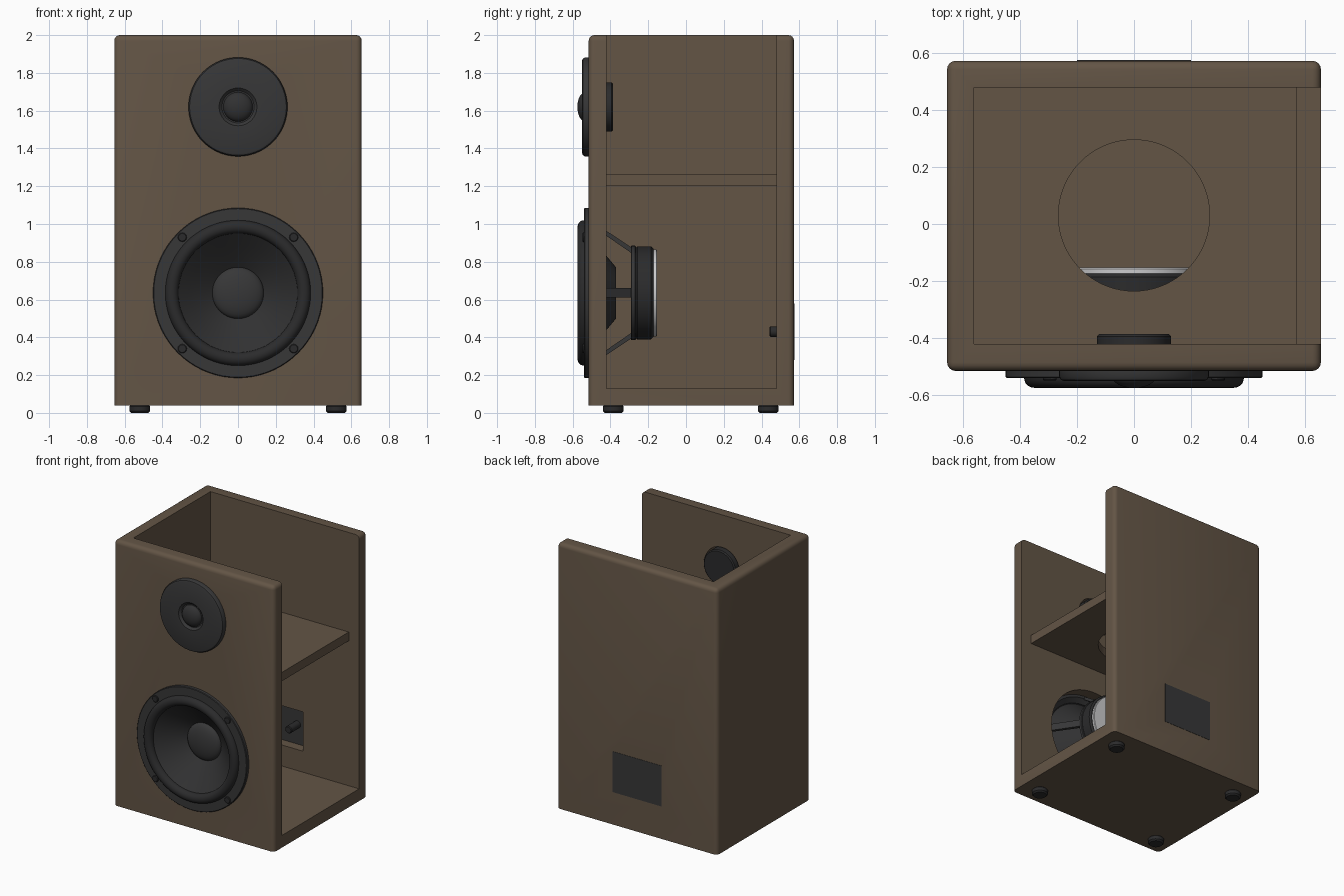
import bpy, bmesh, math
from mathutils import Vector

if "Cube" in bpy.data.objects:
    bpy.data.objects.remove(bpy.data.objects["Cube"])


def mat(name, rgb):
    m = bpy.data.materials.new(name)
    m.diffuse_color = (*rgb, 1)
    m.use_nodes = True
    m.node_tree.nodes["Principled BSDF"].inputs["Base Color"].default_value = m.diffuse_color
    return m


WOOD = mat("walnut_wood", (0.125, 0.09, 0.06))
PLATE = mat("charcoal", (0.038, 0.038, 0.039))
RUBBER = mat("black_rubber", (0.024, 0.024, 0.025))
CONE = mat("cone_black", (0.031, 0.031, 0.032))
SILVER = mat("silver", (0.6, 0.6, 0.61))


def finish(bm, name, material, smooth=True):
    bmesh.ops.recalc_face_normals(bm, faces=bm.faces[:])
    me = bpy.data.meshes.new(name)
    bm.to_mesh(me)
    bm.free()
    ob = bpy.data.objects.new(name, me)
    bpy.context.collection.objects.link(ob)
    if material:
        me.materials.append(material)
    if smooth:
        shade(ob)
    return ob


def activate(ob):
    bpy.ops.object.select_all(action='DESELECT')
    ob.select_set(True)
    bpy.context.view_layer.objects.active = ob


def shade(ob):
    activate(ob)
    bpy.ops.object.shade_smooth_by_angle(angle=math.radians(35))


def box(name, lo, hi, material, bevel=0.0, keep_bottom=False):
    bm = bmesh.new()
    bmesh.ops.create_cube(bm, size=1)
    for v in bm.verts:
        v.co = [lo[i] if v.co[i] < 0 else hi[i] for i in range(3)]
    if bevel:
        edges = [e for e in bm.edges
                 if not (keep_bottom and all(v.co.z < lo[2] + 1e-4 for v in e.verts))]
        bmesh.ops.bevel(bm, geom=edges, offset=bevel, segments=4, profile=0.5, affect='EDGES')
    return finish(bm, name, material, smooth=False)


def lathe(name, profile, centre, material, axis='Y', closed=False, seg=72):
    """Turn (radius, height) points round the axis; centre gives the two other coordinates."""
    bm = bmesh.new()
    rings = []
    for r, h in profile:
        ring = []
        for i in range(seg if r > 0 else 1):
            a = 2 * math.pi * i / seg
            u, w = centre[0] + r * math.cos(a), centre[1] + r * math.sin(a)
            ring.append(bm.verts.new((u, h, w) if axis == 'Y' else (u, w, h)))
        rings.append(ring)
    pairs = list(zip(rings, rings[1:])) + ([(rings[-1], rings[0])] if closed else [])
    for a, b in pairs:
        if len(a) == 1 and len(b) == 1:
            continue
        for i in range(seg):
            j = (i + 1) % seg
            if len(a) == 1:
                bm.faces.new((a[0], b[i], b[j]))
            elif len(b) == 1:
                bm.faces.new((a[i], a[j], b[0]))
            else:
                bm.faces.new((a[i], a[j], b[j], b[i]))
    return finish(bm, name, material)


def disc(name, r, h0, h1, centre, material, axis='Y', c=0.008, seg=72):
    """Solid cylinder with chamfered rims."""
    return lathe(name, [(0, h0), (r - c, h0), (r, h0 + c), (r, h1 - c), (r - c, h1), (0, h1)],
                 centre, material, axis, seg=seg)


def cut(ob, cutters):
    for c in cutters:
        c.hide_render = True
        activate(ob)
        m = ob.modifiers.new("cut", 'BOOLEAN')
        m.object, m.operation, m.solver = c, 'DIFFERENCE', 'EXACT'
        bpy.ops.object.modifier_apply(modifier=m.name)
        bpy.data.objects.remove(c, do_unlink=True)
    shade(ob)


W, T = (0, 0.635), (0, 1.62)    # woofer and tweeter centres (x, z)

# Cabinet, open at the top and right, with driver and terminal holes
cabinet = box("cabinet", (-0.655, -0.515, 0.04), (0.655, 0.572, 2.0), WOOD, 0.03, True)
cut(cabinet, [
    box("inside_cutter", (-0.56, -0.42, 0.13), (1, 0.478, 3), None),
    lathe("woofer_cutter", [(0, -0.7), (0.385, -0.7), (0.385, -0.3), (0, -0.3)], W, None),
    lathe("tweeter_cutter", [(0, -0.7), (0.14, -0.7), (0.14, -0.3), (0, -0.3)], T, None),
    box("terminal_cutter", (-0.195, 0.4, 0.285), (0.195, 0.7, 0.575), None)])

# Inner brace with round hole
brace = box("brace", (-0.56, -0.42, 1.2), (0.57, 0.478, 1.265), WOOD)
cut(brace, [lathe("brace_cutter", [(0, 1), (0.265, 1), (0.265, 1.5), (0, 1.5)],
                  (0, 0.03), None, 'Z')])

# Woofer front: flange, surround, cone and dust cap
lathe("woofer_flange", [(0.45, -0.515), (0.45, -0.536), (0.446, -0.54), (0.33, -0.54),
                        (0.33, -0.525), (0.365, -0.5), (0.384, -0.5), (0.384, -0.515)],
      W, PLATE, closed=True)
arc = [math.pi * i / 12 for i in range(13)]
lathe("woofer_surround", [(0.35 + 0.035 * math.cos(a), -0.54 - 0.034 * math.sin(a)) for a in arc]
      + [(0.315, -0.53), (0.385, -0.53)], W, RUBBER, closed=True)
lathe("woofer_cone", [(0.318, -0.54), (0.255, -0.485), (0.19, -0.43), (0.13, -0.385), (0, -0.385),
                      (0, -0.37), (0.135, -0.37), (0.195, -0.42), (0.26, -0.475), (0.325, -0.53)],
      W, CONE, closed=True)
cap = [math.pi / 2 * i / 8 for i in range(9)]
lathe("dust_cap", [(0, -0.38), (0.136, -0.38)]
      + [(0.136 * math.cos(a) if a < 1.57 else 0, -0.39 - 0.045 * math.sin(a)) for a in cap],
      W, PLATE)
for sx in (-1, 1):
    for sz in (-1, 1):
        disc("woofer_screw", 0.024, -0.549, -0.53, (sx * 0.295, W[1] + sz * 0.295), RUBBER,
             c=0.004, seg=24)

# Woofer basket spokes and magnet
for k in range(4):
    a = k * math.pi / 2
    out, side = Vector((math.cos(a), 0, math.sin(a))), Vector((-math.sin(a), 0, math.cos(a)))
    bm = bmesh.new()
    for r, y in ((0.384, -0.505), (0.36, -0.505), (0.235, -0.28), (0.205, -0.28)):
        for s in (-0.025, 0.025):
            bm.verts.new(out * r + side * s + Vector((0, y, W[1])))
    bmesh.ops.convex_hull(bm, input=bm.verts[:])
    finish(bm, "basket_spoke", PLATE, smooth=False)
disc("magnet_front_plate", 0.25, -0.292, -0.265, W, PLATE, c=0.004)
disc("magnet", 0.246, -0.27, -0.173, W, RUBBER, c=0.012)
disc("magnet_back_plate", 0.23, -0.18, -0.153, W, SILVER, c=0.004)

# Tweeter
lathe("tweeter_plate", [(0.262, -0.515), (0.262, -0.535), (0.256, -0.546), (0.246, -0.55),
                        (0.1, -0.55), (0.085, -0.535), (0, -0.535), (0, -0.515)],
      T, PLATE, closed=True)
lathe("tweeter_dome", [(0, -0.53), (0.078, -0.53)]
      + [(0.078 * math.cos(a) if a < 1.57 else 0, -0.533 - 0.042 * math.sin(a)) for a in cap],
      T, CONE)
disc("tweeter_housing", 0.13, -0.516, -0.386, T, RUBBER)

# Terminal plate and binding posts
box("terminal_plate", (-0.2, 0.55, 0.28), (0.2, 0.574, 0.58), PLATE)
for sx in (-1, 1):
    disc("terminal_post", 0.027, 0.442, 0.555, (sx * 0.1, 0.43), RUBBER, c=0.005, seg=32)

# Feet
for sx in (-1, 1):
    for y in (-0.385, 0.435):
        disc("foot", 0.055, 0, 0.045, (sx * 0.52, y), RUBBER, 'Z', c=0.01, seg=32)
